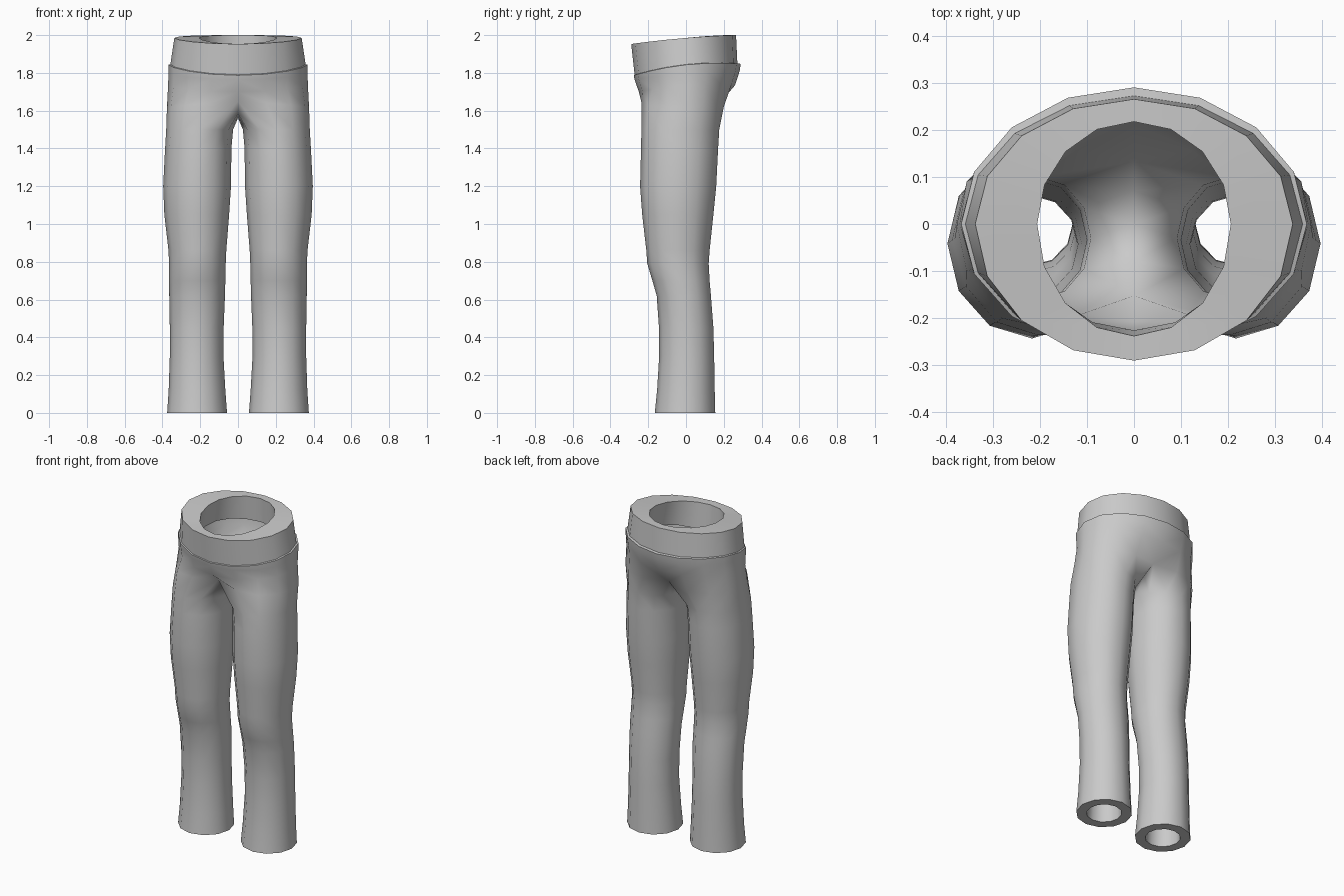
import bpy
import bmesh
from math import sin, cos, radians

if "Cube" in bpy.data.objects:
    bpy.data.objects.remove(bpy.data.objects["Cube"])

grey = bpy.data.materials.new("grey cloth")
grey.diffuse_color = (0.59, 0.59, 0.59, 1)
grey.use_nodes = True
grey.node_tree.nodes["Principled BSDF"].inputs["Base Color"].default_value = grey.diffuse_color


def hip_row(rx, yf, yb, zf, zs, zb, sx=1.0, sy=1.0):
    """Half ring, front centre to back centre, with a rim that dips in front."""
    pts = []
    for i in range(9):
        a = radians(-90 + 22.5 * i)
        t = sin(a)
        y = t * (yb if t > 0 else -yf) * sy
        z = zs + t * (zb - zf) / 2 + t * t * ((zb + zf) / 2 - zs)
        x = 0.0 if i in (0, 8) else rx * cos(a) * sx
        pts.append((x, y, z))
    return pts


def leg_row(z, x_in, x_out, yf, yb, k=1.0):
    """Full twelve-sided ring around one leg."""
    cx, cy = (x_in + x_out) / 2, (yf + yb) / 2
    rx, ry = (x_out - x_in) / 2 * k, (yb - yf) / 2 * k
    angles = [radians(-120 + 30 * i) for i in range(12)]
    return [(cx + rx * cos(a), cy + ry * sin(a), z) for a in angles]


def loft(name, rows):
    """Skin successive rows, then mirror the half to the other side."""
    bm = bmesh.new()
    loops = [[bm.verts.new(p) for p in row] for row in rows]
    for a, b in zip(loops, loops[1:]):
        n = 8 if min(len(a), len(b)) == 9 else 12
        for i in range(n):
            j = (i + 1) % 12
            bm.faces.new((a[i], b[i], b[j], a[j]))
    mesh = bpy.data.meshes.new(name)
    bm.to_mesh(mesh)
    bm.free()
    mesh.materials.append(grey)
    ob = bpy.data.objects.new(name, mesh)
    bpy.context.collection.objects.link(ob)
    bpy.ops.object.select_all(action='DESELECT')
    ob.select_set(True)
    bpy.context.view_layer.objects.active = ob
    bpy.ops.object.shade_smooth_by_angle(angle=radians(48))
    mod = ob.modifiers.new("Mirror", 'MIRROR')
    mod.merge_threshold = 0.001
    return ob


# Waistband: thick ring, wide at the sides
band_top = (0.337, -0.29, 0.265, 1.953, 1.985, 2.0)
band_low = (0.358, -0.272, 0.272, 1.79, 1.845, 1.85)
loft("waistband", [
    hip_row(*band_low, 0.64, 0.83), hip_row(*band_top, 0.61, 0.82),
    hip_row(*band_top), hip_row(*band_low)])

# Hips: small lip under the waistband, then down to the crotch seam
hips = [
    (0.367, -0.277, 0.29, 1.787, 1.843, 1.848),
    (0.368, -0.272, 0.284, 1.765, 1.80, 1.81),
    (0.37, -0.25, 0.26, 1.70, 1.735, 1.735)]
seam = [(0, -0.195, 1.65), (0.15, -0.235, 1.64), (0.28, -0.2, 1.63),
        (0.355, -0.1, 1.62), (0.376, 0, 1.62), (0.355, 0.09, 1.62),
        (0.28, 0.165, 1.62), (0.15, 0.2, 1.62), (0, 0.17, 1.63),
        (0, 0.09, 1.585), (0, 0, 1.56), (0, -0.1, 1.585)]
inner_seam = [(x * 0.82, y * 0.78, z + (0.05 if x == 0 else 0))
              for x, y, z in seam]

# Legs: height, inner x, outer x, front y, back y
legs = [
    (1.50, 0.026, 0.380, -0.236, 0.176),
    (1.40, 0.035, 0.386, -0.238, 0.17),
    (1.20, 0.037, 0.396, -0.243, 0.16),
    (1.05, 0.047, 0.390, -0.232, 0.145),
    (0.86, 0.062, 0.368, -0.21, 0.125),
    (0.79, 0.065, 0.365, -0.205, 0.12),
    (0.70, 0.067, 0.365, -0.178, 0.125),
    (0.62, 0.069, 0.364, -0.155, 0.132),
    (0.45, 0.076, 0.361, -0.143, 0.145),
    (0.30, 0.077, 0.361, -0.142, 0.149),
    (0.12, 0.067, 0.367, -0.153, 0.152),
    (0.00, 0.058, 0.375, -0.165, 0.155)]

# Trousers: outside downwards, across the hems, inside back up
rows = [hip_row(*band_low)] + [hip_row(*h) for h in hips] + [seam]
rows += [leg_row(*r) for r in legs]
rows += [leg_row(*r, 0.63) for r in reversed(legs)]
rows += [inner_seam] + [hip_row(*h, 0.8, 0.83) for h in reversed(hips)]
rows += [hip_row(*band_low, 0.64, 0.83)]
loft("trousers", rows)
